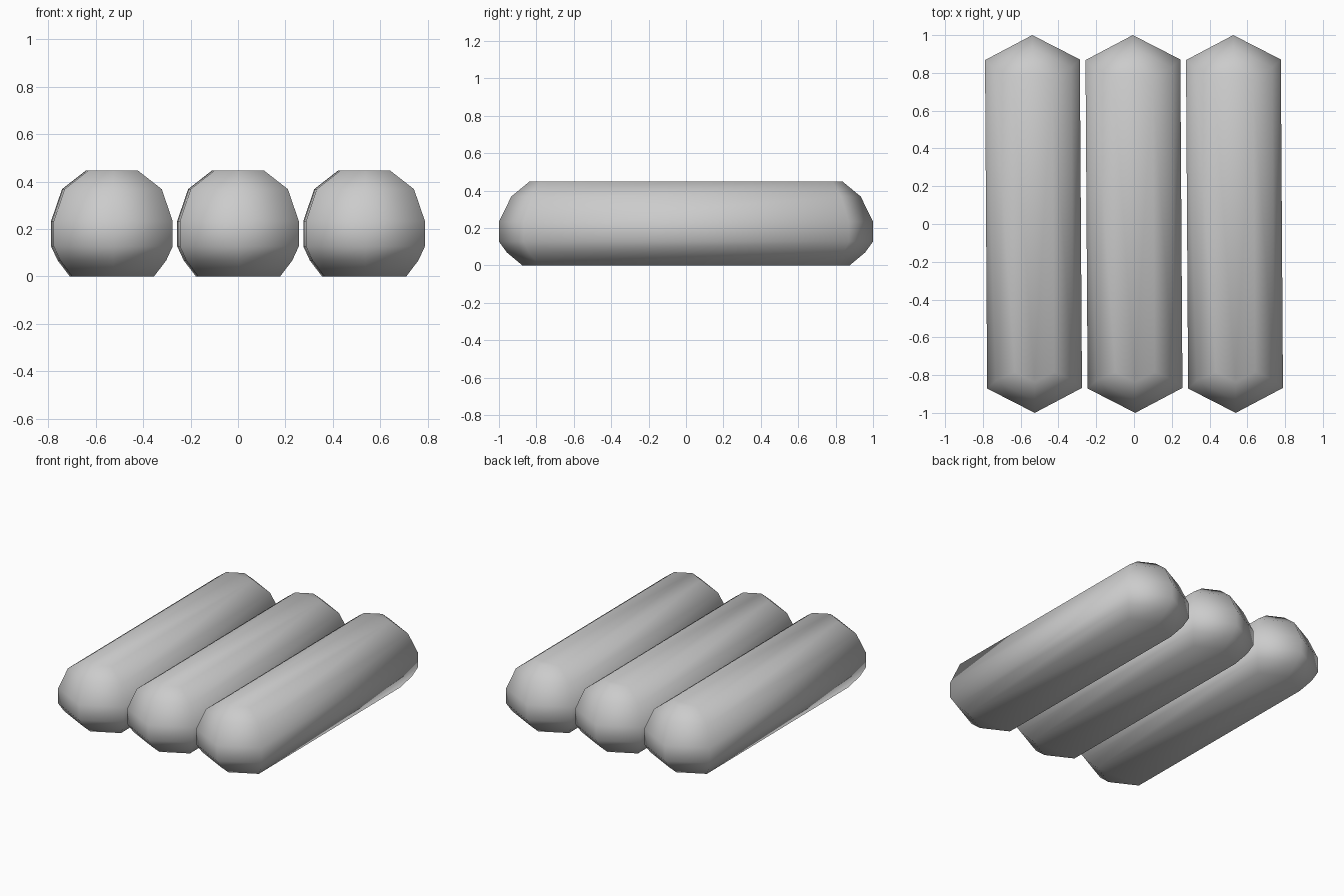
import bpy, bmesh

cube = bpy.data.objects.get("Cube")
if cube:
    bpy.data.objects.remove(cube, do_unlink=True)

grey = bpy.data.materials.new("plain grey")
grey.use_nodes = True
colour = (0.6, 0.6, 0.6, 1)
grey.diffuse_color = colour
grey.node_tree.nodes["Principled BSDF"].inputs["Base Color"].default_value = colour

# Stacked rings of one bar: height, half width, tip distance
RINGS = [(0, 0.173, 0.875), (0.068, 0.224, 0.957), (0.127, 0.251, 1.0),
         (0.233, 0.251, 1.0), (0.368, 0.205, 0.934), (0.447, 0.104, 0.838)]


def ring_points(z, w, tip):
    """Stretched hexagon with a pointed tip at each end."""
    shoulder = tip - w * 0.52
    return [(0, tip, z), (-w, shoulder, z), (-w, -shoulder, z),
            (0, -tip, z), (w, -shoulder, z), (w, shoulder, z)]


def make_bar(name, x):
    bm = bmesh.new()
    loops = [[bm.verts.new(p) for p in ring_points(*r)] for r in RINGS]
    # Skin between neighbouring rings
    for low, high in zip(loops, loops[1:]):
        for i in range(6):
            j = (i + 1) % 6
            bm.faces.new((low[i], low[j], high[j], high[i]))
    # Flat top and underside
    bm.faces.new(loops[-1])
    bm.faces.new(loops[0][::-1])
    bmesh.ops.recalc_face_normals(bm, faces=bm.faces)
    for face in bm.faces:
        face.smooth = True
    mesh = bpy.data.meshes.new(name)
    bm.to_mesh(mesh)
    bm.free()
    mesh.materials.append(grey)
    bar = bpy.data.objects.new(name, mesh)
    bar.location.x = x
    bar.rotation_euler.z = 0.0065  # each bar lies very slightly askew
    bpy.context.collection.objects.link(bar)


for name, x in (("right_bar", -0.532), ("middle_bar", 0), ("left_bar", 0.532)):
    make_bar(name, x)
